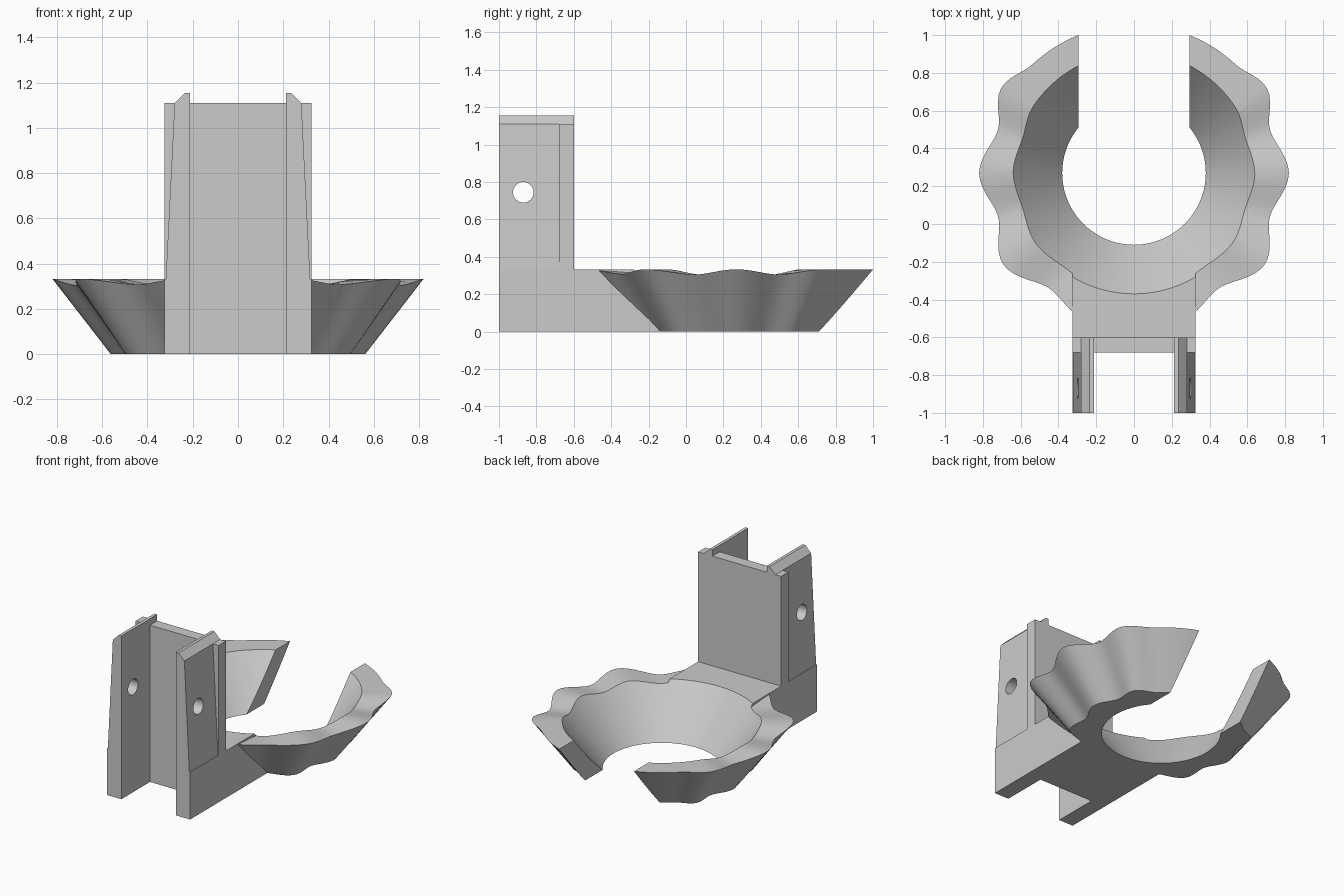
import bpy, bmesh, math

if "Cube" in bpy.data.objects:
    bpy.data.objects.remove(bpy.data.objects["Cube"])

CY = 0.27            # centre of the cup in y
TOP = 0.333          # rim height
SLOPE = 0.775        # outward flare of the cup walls

grey = bpy.data.materials.new("plain grey")
grey.diffuse_color = (0.6, 0.6, 0.6, 1)
grey.use_nodes = True
grey.node_tree.nodes["Principled BSDF"].inputs["Base Color"].default_value = grey.diffuse_color


def add_object(name, bm):
    bmesh.ops.recalc_face_normals(bm, faces=bm.faces[:])
    mesh = bpy.data.meshes.new(name)
    bm.to_mesh(mesh)
    bm.free()
    mesh.materials.append(grey)
    ob = bpy.data.objects.new(name, mesh)
    bpy.context.collection.objects.link(ob)
    return ob


def prism(name, lower, upper):
    """Solid between two matching outlines."""
    bm = bmesh.new()
    a = [bm.verts.new(p) for p in lower]
    b = [bm.verts.new(p) for p in upper]
    n = len(a)
    bm.faces.new(a)
    bm.faces.new(b)
    for i in range(n):
        j = (i + 1) % n
        bm.faces.new((a[i], a[j], b[j], b[i]))
    return add_object(name, bm)


def combine(target, other, operation):
    mod = target.modifiers.new("combine", 'BOOLEAN')
    mod.object, mod.operation, mod.solver = other, operation, 'EXACT'
    bpy.context.view_layer.objects.active = target
    bpy.ops.object.modifier_apply(modifier=mod.name)
    bpy.data.objects.remove(other)


# Wavy rim: angle from +x, radius, height
KEYS = [(-90, .82, TOP), (-72, .82, TOP), (-54, .757, .308), (-35, .845, TOP),
        (-17.5, .755, .305), (0, .82, TOP), (17.5, .755, .305),
        (33, .835, TOP), (47, .787, TOP), (90, .787, TOP)]


def rim(angle):
    for (a0, r0, z0), (a1, r1, z1) in zip(KEYS, KEYS[1:]):
        if a0 <= angle <= a1:
            t = (angle - a0) / (a1 - a0)
            t = t * t * (3 - 2 * t)
            return r0 + (r1 - r0) * t, z0 + (z1 - z0) * t


def polar(r, deg, z):
    a = math.radians(deg)
    return (r * math.cos(a), CY + r * math.sin(a), z)


# Cup body, solid, with a fanned top that follows the wavy rim
bm = bmesh.new()
low, high = [], []
for i in range(144):
    deg = i * 2.5
    fold = math.degrees(math.asin(math.sin(math.radians(deg))))
    r, z = rim(max(-90, min(90, fold)))
    low.append(bm.verts.new(polar(r - SLOPE * z, deg, 0)))
    high.append((bm.verts.new(polar(r, deg, z)), bm.verts.new(polar(0.3, deg, z))))
hub = bm.verts.new((0, CY, 0.32))
bm.faces.new(low)
for i in range(144):
    j = (i + 1) % 144
    (a, b), (c, d) = high[i], high[j]
    bm.faces.new((low[i], low[j], c, a))
    bm.faces.new((a, c, d, b))
    bm.faces.new((b, d, hub))
holder = add_object("cup_holder", bm)

# Base block and upright web as one L profile
side = [(-.68, 0), (.2, 0), (.2, TOP), (-.6, TOP), (-.6, 1.11), (-.68, 1.11)]
web = prism("base_and_web", [(-.325, y, z) for y, z in side],
            [(.325, y, z) for y, z in side])
combine(holder, web, 'UNION')

# Tapered clamp arms with a chamfered lip
arm_profile = [(.213, 0), (.325, 0), (.325, TOP), (.319, TOP),
               (.28, 1.11), (.235, 1.155), (.213, 1.155)]
for s in (-1, 1):
    arm = prism("arm", [(s * x, -1, z) for x, z in arm_profile],
                [(s * x, -.6, z) for x, z in arm_profile])
    combine(holder, arm, 'UNION')

# Flared opening
bore = prism("bore_cutter",
             [polar(.38 - .05 * .78, i * 3, -.05) for i in range(120)],
             [polar(.38 + .5 * .78, i * 3, .5) for i in range(120)])
combine(holder, bore, 'DIFFERENCE')

# Gap at the back of the cup
gap = [(-.293, CY), (.293, CY), (.293, 1.3), (-.293, 1.3)]
combine(holder, prism("gap_cutter", [(x, y, -.1) for x, y in gap],
                      [(x, y, .6) for x, y in gap]), 'DIFFERENCE')

# Bolt hole through both arms
ring = [(-.87 + .055 * math.cos(math.tau * i / 32),
         .745 + .055 * math.sin(math.tau * i / 32)) for i in range(32)]
combine(holder, prism("hole_cutter", [(-.5, y, z) for y, z in ring],
                      [(.5, y, z) for y, z in ring]), 'DIFFERENCE')

bpy.ops.object.select_all(action='DESELECT')
holder.select_set(True)
bpy.context.view_layer.objects.active = holder
bpy.ops.object.shade_smooth_by_angle(angle=math.radians(25))
